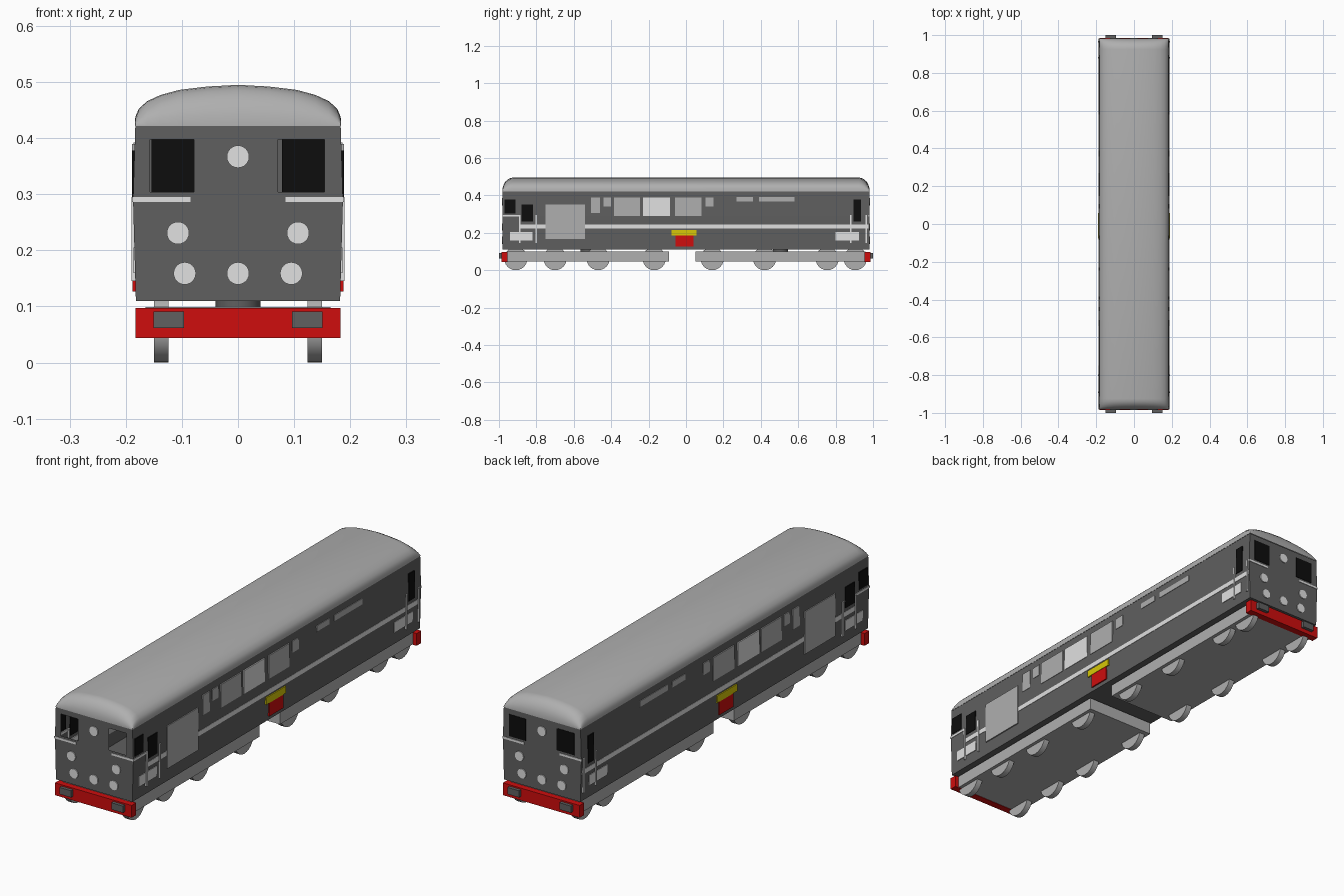
import bpy, bmesh, math
from mathutils import Matrix

if "Cube" in bpy.data.objects:
    bpy.data.objects.remove(bpy.data.objects["Cube"])


def material(name, col):
    m = bpy.data.materials.new(name)
    m.diffuse_color = (*col, 1)
    m.use_nodes = True
    m.node_tree.nodes["Principled BSDF"].inputs["Base Color"].default_value = m.diffuse_color
    return m


DARK = material("dark_grey_body", (0.115, 0.115, 0.115))
GREY = material("mid_grey", (0.43, 0.43, 0.43))
WHITE = material("off_white", (0.75, 0.75, 0.75))
BLACK = material("window_black", (0.004, 0.004, 0.004))
RED = material("red", (0.62, 0.004, 0.004))
YELLOW = material("yellow", (0.68, 0.58, 0.002))

END = 0.98          # body half length
EAVES = 0.422


def finish(name, bm, mat, smooth=False):
    me = bpy.data.meshes.new(name)
    bm.to_mesh(me)
    bm.free()
    me.materials.append(mat)
    ob = bpy.data.objects.new(name, me)
    bpy.context.collection.objects.link(ob)
    if smooth:
        bpy.ops.object.select_all(action='DESELECT')
        ob.select_set(True)
        bpy.context.view_layer.objects.active = ob
        bpy.ops.object.shade_smooth_by_angle(angle=math.radians(35))
    return ob


def box(name, x0, x1, y0, y1, z0, z1, mat):
    bm = bmesh.new()
    bmesh.ops.create_cube(bm, size=1)
    for v in bm.verts:
        v.co = ((x0 + x1) / 2 + v.co.x * (x1 - x0),
                (y0 + y1) / 2 + v.co.y * (y1 - y0),
                (z0 + z1) / 2 + v.co.z * (z1 - z0))
    return finish(name, bm, mat)


def disc(name, centre, r, depth, axis, mat, n=24):
    bm = bmesh.new()
    rot = Matrix.Rotation(math.pi / 2, 4, axis) if axis != 'Z' else Matrix()
    bmesh.ops.create_cone(bm, cap_ends=True, segments=n, radius1=r, radius2=r,
                          depth=depth, matrix=Matrix.Translation(centre) @ rot)
    return finish(name, bm, mat, True)


def side_x(z):
    """Half width of the slightly bulging body side."""
    if z < 0.29:
        return 0.182 + 0.005 * (z - 0.11) / 0.18
    return 0.187 - 0.004 * (z - 0.29) / 0.132


def side_plate(name, y0, y1, z0, z1, mat, lift=0.002):
    lo = min(side_x(z0), side_x(z1)) - 0.003
    hi = max(side_x(z0), side_x(z1), side_x(min(max(0.29, z0), z1))) + lift
    for s, label in ((1, "right"), (-1, "left")):
        box(f"{name}_{label}", min(s * lo, s * hi), max(s * lo, s * hi), y0, y1, z0, z1, mat)


# body shell: floor and bulged sides
bm = bmesh.new()
section = [(-side_x(z), z) for z in (EAVES, 0.29, 0.11)] + [(side_x(z), z) for z in (0.11, 0.29, EAVES)]
rows = [[bm.verts.new((x, y, z)) for x, z in section] for y in (-END, END)]
for i in range(5):
    bm.faces.new((rows[0][i], rows[0][i + 1], rows[1][i + 1], rows[1][i]))
# end walls as a grid; the front one leaves the two windscreens open
zs = (0.11, 0.29, 0.304, 0.398, EAVES)
for y in (-END, END):
    grid = [[bm.verts.new((x, y, z)) for x in
             (-side_x(z), -0.157, -0.078, 0.071, 0.154, side_x(z))] for z in zs]
    for r in range(4):
        for c in range(5):
            if y < 0 and r == 2 and c in (1, 3):
                continue
            bm.faces.new((grid[r][c], grid[r][c + 1], grid[r + 1][c + 1], grid[r + 1][c]))
bmesh.ops.remove_doubles(bm, verts=bm.verts, dist=1e-5)
bmesh.ops.recalc_face_normals(bm, faces=bm.faces)
finish("body", bm, DARK)

# domed roof: arched section lofted along the body, ends rolled down
half = [(0.184, 0.0), (0.183, 0.016), (0.177, 0.030), (0.162, 0.044),
        (0.138, 0.055), (0.105, 0.064), (0.055, 0.070)]
arch = half + [(0, 0.073)] + [(-x, h) for x, h in reversed(half)]
stations = []
for k in range(7):
    a = math.radians(15 * k)
    stations.append((0.925 + 0.057 * math.cos(a), 0.02 + 0.98 * math.sin(a)))
stations = [(-y, f) for y, f in stations] + [(y, f) for y, f in reversed(stations)]
bm = bmesh.new()
rows = [[bm.verts.new((x, y, EAVES + h * f)) for x, h in arch] for y, f in stations]
for a, b in zip(rows, rows[1:]):
    for i in range(len(arch) - 1):
        bm.faces.new((a[i], a[i + 1], b[i + 1], b[i]))
bm.faces.new(rows[0])
bm.faces.new(rows[-1])
bmesh.ops.recalc_face_normals(bm, faces=bm.faces)
finish("roof", bm, GREY, True)

# rear windscreens
for x0, x1 in ((-0.154, -0.071), (0.078, 0.157)):
    box("rear_windscreen", x0, x1, END - 0.004, END + 0.002, 0.304, 0.398, BLACK)

# features repeated on both ends
for s, label in ((-1, "front"), (1, "rear")):
    def end_box(name, x0, x1, d0, d1, z0, z1, mat):
        ys = sorted((s * d0, s * d1))
        box(f"{label}_{name}", x0, x1, ys[0], ys[1], z0, z1, mat)

    for x, z in ((0, 0.367), (-0.107, 0.231), (0.107, 0.231),
                 (-0.095, 0.159), (0, 0.159), (0.095, 0.159)):
        disc(f"{label}_marker_disc", (x, s * (END + 0.001), z), 0.02, 0.006, 'X', WHITE)
    for q in (-1, 1):
        xs = sorted((q * 0.085, q * 0.188))
        end_box("stripe", *xs, END - 0.003, END + 0.002, 0.286, 0.295, WHITE)
        xs = sorted((q * 0.096, q * 0.151))
        end_box("buffer", *xs, 0.98, 1.0, 0.062, 0.091, DARK)
    end_box("buffer_beam", -0.183, 0.183, 0.955, 0.986, 0.044, 0.097, RED)

# side windows and cab doors
for y0, y1, z0, z1 in ((-0.97, -0.912, 0.303, 0.378), (-0.88, -0.818, 0.26, 0.35),
                       (0.895, 0.935, 0.26, 0.378)):
    side_plate("cab_window", y0, y1, z0, z1, BLACK)

# grilles and bodyside panels
side_plate("large_grille", -0.75, -0.54, 0.167, 0.35, GREY)
for y0, y1, z0, z1 in ((-0.507, -0.46, 0.305, 0.39), (-0.44, -0.40, 0.34, 0.39),
                       (-0.385, -0.245, 0.29, 0.39), (-0.06, 0.082, 0.29, 0.39),
                       (0.105, 0.147, 0.34, 0.39), (0.27, 0.357, 0.367, 0.392),
                       (0.39, 0.58, 0.367, 0.392)):
    side_plate("side_panel", y0, y1, z0, z1, GREY)
side_plate("light_panel", -0.23, -0.085, 0.29, 0.39, WHITE)

# stripes, number plates and handrails
side_plate("long_stripe", -0.89, 0.975, 0.224, 0.244, WHITE, 0.001)
side_plate("cab_stripe", -0.982, -0.89, 0.286, 0.295, WHITE)
for y0, y1 in ((-0.94, -0.82), (0.80, 0.925)):
    side_plate("white_plate", y0, y1, 0.16, 0.205, WHITE)
for y in (-0.89, -0.80, 0.88, 0.965):
    side_plate("handrail", y - 0.004, y + 0.004, 0.145, 0.295, WHITE, 0.003)

# red box with yellow top on each side
side_plate("red_box", -0.055, 0.04, 0.127, 0.19, RED, 0.004)
side_plate("yellow_box", -0.078, 0.057, 0.186, 0.216, YELLOW, 0.005)

# bogies with wheels and pivots
for label, y0, y1, wheels in (("front", -0.96, -0.09, (-0.91, -0.70, -0.47, -0.17)),
                              ("rear", 0.05, 0.96, (0.14, 0.42, 0.755, 0.905))):
    box(f"{label}_bogie", -0.165, 0.165, y0, y1, 0.046, 0.099, GREY)
    disc(f"{label}_pivot", (0, (y0 + y1) / 2, 0.105), 0.04, 0.016, 'Z', DARK)
    for y in wheels:
        for x in (-0.137, 0.137):
            disc(f"{label}_wheel", (x, y, 0.062), 0.062, 0.026, 'Y', GREY)
